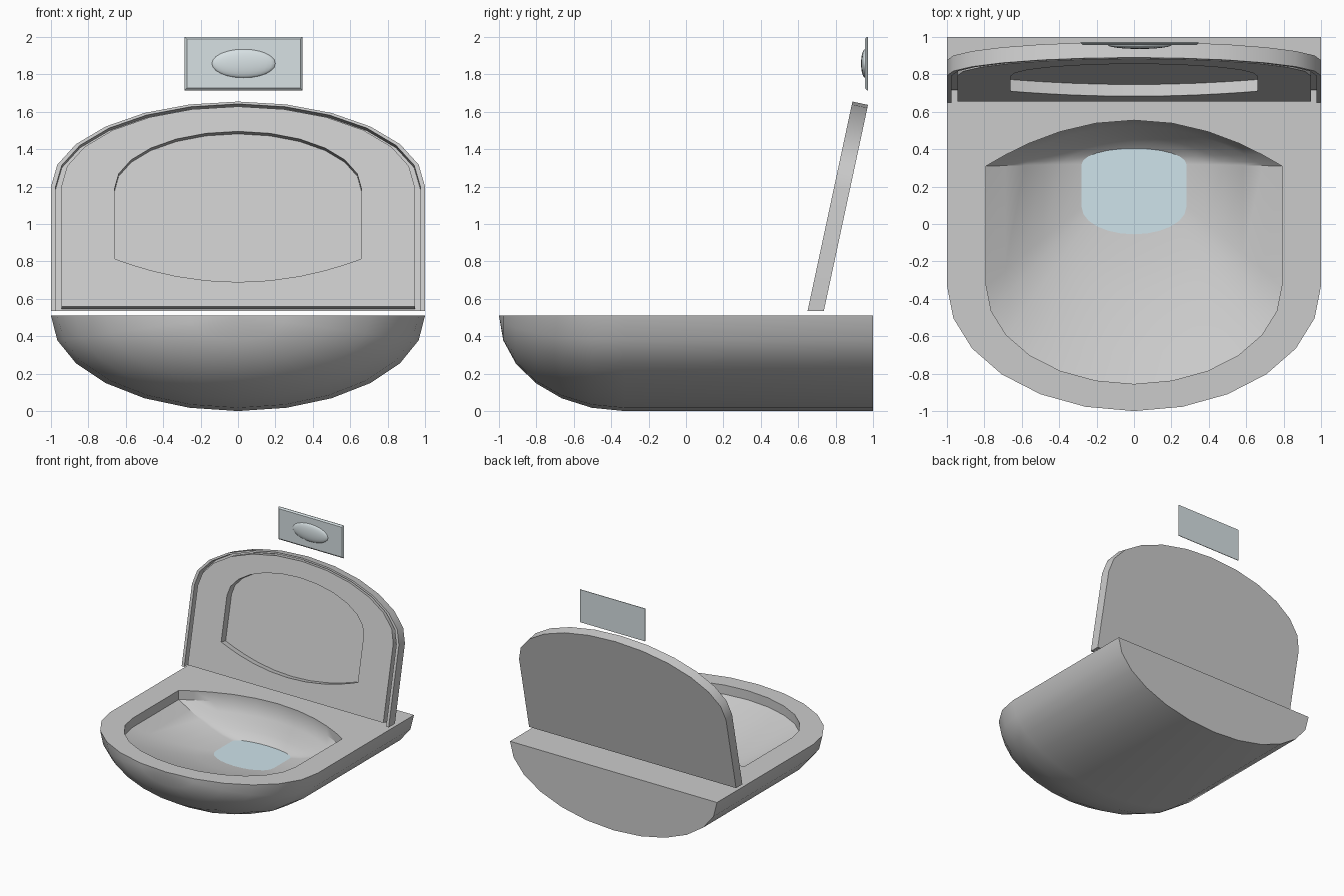
import bpy, bmesh
from math import sin, cos, pi, radians
from mathutils import Vector

if "Cube" in bpy.data.objects:
    bpy.data.objects.remove(bpy.data.objects["Cube"])

N = 12
TILT = radians(12.1)


def make(name, polys, color=None, recalc=True):
    """Mesh object from a list of polygons given as point lists."""
    bm = bmesh.new()
    for poly in polys:
        bm.faces.new([bm.verts.new(p) for p in poly])
    bmesh.ops.remove_doubles(bm, verts=bm.verts, dist=0.0004)
    if recalc:
        bmesh.ops.recalc_face_normals(bm, faces=bm.faces)
    me = bpy.data.meshes.new(name)
    bm.to_mesh(me)
    bm.free()
    ob = bpy.data.objects.new(name, me)
    bpy.context.collection.objects.link(ob)
    bpy.ops.object.select_all(action='DESELECT')
    ob.select_set(True)
    bpy.context.view_layer.objects.active = ob
    bpy.ops.object.shade_smooth_by_angle(angle=radians(30))
    if color:
        mat = bpy.data.materials.new(name)
        mat.diffuse_color = (*color, 1)
        mat.use_nodes = True
        mat.node_tree.nodes["Principled BSDF"].inputs["Base Color"].default_value = mat.diffuse_color
        me.materials.append(mat)
    return ob


def outline(w, yf, rf, yb, rb, p=2):
    """D outline: elliptic front, straight sides, shallow arc at the back."""
    front = [(w * cos(pi * i / N), yf - rf * sin(pi * i / N)) for i in range(N + 1)]
    back = [(-w * cos(pi * i / N), yb + rb * abs(sin(pi * i / N)) ** p) for i in range(N + 1)]
    return front + back


def strip(a, b, closed=True):
    n = len(a)
    return [[a[i], a[(i + 1) % n], b[(i + 1) % n], b[i]] for i in range(n if closed else n - 1)]


def at_z(loop, z):
    return [Vector((x, y, z)) for x, y in loop]


# bowl: half-round body with an ellipsoid nose
TOP = 0.51


def body_ring(y, s):
    return [Vector((s * cos(pi * i / N), y, TOP - TOP * s * sin(pi * i / N))) for i in range(N + 1)]


rings = [body_ring(1, 1)]
for k in range(N // 2 + 1):
    b = pi * k / N
    rings.append(body_ring(-0.33 - 0.67 * sin(b), cos(b)))
polys = [rings[0]]
for r0, r1 in zip(rings[:-2], rings[1:-1]):
    polys += strip(r0, r1, False)
tip = Vector((0, -1, TOP))
polys += [[rings[-2][i], rings[-2][i + 1], tip] for i in range(N)]

# bowl: flat deck, rim wall and funnel down to the water
hole = outline(0.79, -0.33, 0.525, 0.31, 0.245)
pool = at_z(outline(0.28, 0.09, 0.145, 0.32, 0.085, 1), 0.2)
loops = [at_z(outline(1, -0.33, 0.67, 1, 0), TOP), at_z(hole, TOP)]
lip = at_z(hole, 0.43)
for t in (1, 0.8, 0.6, 0.4, 0.2, 0):
    ring = [q.lerp(l, t) for q, l in zip(pool, lip)]
    for v in ring:
        v.z = 0.2 + 0.23 * t ** 1.4
    loops.append(ring)
for a, b in zip(loops[:-1], loops[1:]):
    polys += strip(a, b)
# drop the zero-length edges where front and back arcs meet
clean = []
for poly in polys:
    pts = [p for i, p in enumerate(poly) if (p - poly[i - 1]).length > 0.0004]
    if len(pts) > 2:
        clean.append(pts)
make("bowl", clean)
make("water", [pool[::-1]], (0.62, 0.77, 0.83), recalc=False)


# lid and seat share a plane leaning back; w is depth behind the front face
def leaning(loop, w):
    out = []
    for x, y in loop:
        v = max(-y, w * sin(TILT) / cos(TILT))
        out.append(Vector((x, 0.65 + v * sin(TILT) + w * cos(TILT),
                           0.535 + v * cos(TILT) - w * sin(TILT))))
    return out


def prism(loop, w0, w1):
    a, b = leaning(loop, w0), leaning(loop, w1)
    return [a, b[::-1]] + strip(a, b)


def arch(w, r):
    return [(w, 0)] + [(w * cos(pi * i / N), -0.68 - r * sin(pi * i / N)) for i in range(N + 1)] + [(-w, 0)]


# lid: back panel plus a lip around the sides and top
FLOOR, BACK = 0.065, 0.085
outer, inner = arch(1, 0.465), arch(0.975, 0.452)
lid = prism(outer, FLOOR, BACK)
for w in (0, FLOOR):
    lid += strip(leaning(outer, w), leaning(inner, w), False)
u = outer + inner[::-1]
lid += strip(leaning(u, 0), leaning(u, FLOOR))
lid_ob = make("lid", lid)

# seat: ring resting inside the lid
so = outline(0.945, -0.68, 0.438, -0.024, 0)
si = outline(0.66, -0.67, 0.312, -0.286, 0.128)
sec = [leaning(so, 0), leaning(si, 0), leaning(si, FLOOR - 0.001), leaning(so, FLOOR - 0.001)]
seat = []
for i in range(4):
    seat += strip(sec[i], sec[(i + 1) % 4])
make("seat", seat)

# flush plate with chamfered front and a domed button
GREY_BLUE = (0.68, 0.75, 0.77)


def rect(d, y):
    return [Vector((x, y, z)) for x, z in ((-0.285 + d, 1.715 + d), (0.345 - d, 1.715 + d),
                                           (0.345 - d, 2 - d), (-0.285 + d, 2 - d))]


r = [rect(0, 0.972), rect(0, 0.967), rect(0.012, 0.956)]
make("flush_plate", [r[0], r[2]] + strip(r[0], r[1]) + strip(r[1], r[2]), GREY_BLUE)

bpy.ops.mesh.primitive_uv_sphere_add(segments=24, ring_count=12, location=(0.03, 0.958, 1.858))
button = bpy.context.object
button.name = "flush_button"
button.scale = (0.172, 0.013 + 0.009, 0.077)
bpy.ops.object.transform_apply(location=False, rotation=False, scale=True)
# keep only the half in front of the plate
bm = bmesh.new()
bm.from_mesh(button.data)
bmesh.ops.bisect_plane(bm, geom=bm.verts[:] + bm.edges[:] + bm.faces[:], dist=1e-5,
                       plane_co=(0, 0.002, 0), plane_no=(0, 1, 0), clear_outer=True)
bm.to_mesh(button.data)
bm.free()
bpy.ops.object.shade_smooth()
button.data.materials.append(bpy.data.materials["flush_plate"])
